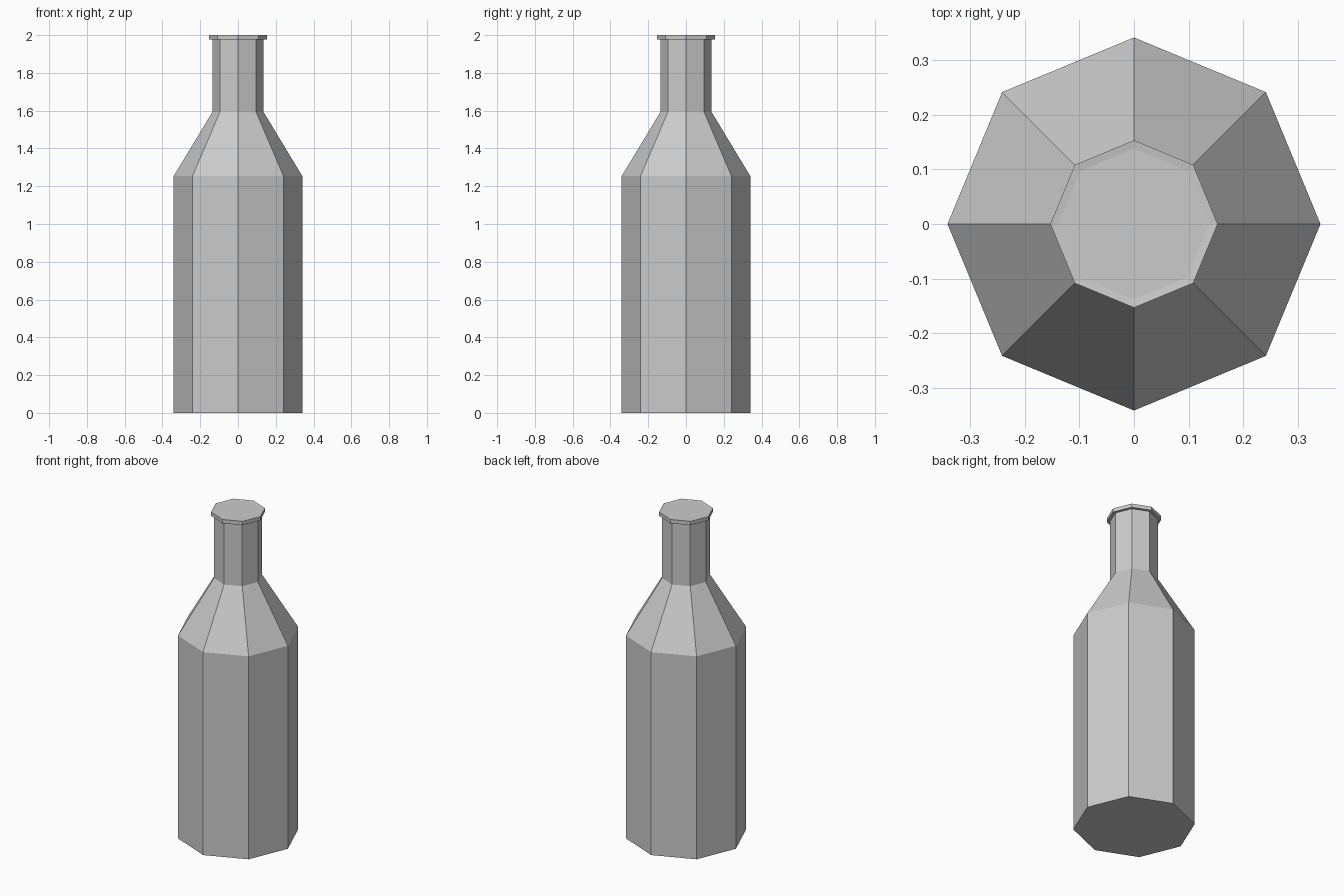
import bpy, bmesh
from math import cos, sin, tau

if "Cube" in bpy.data.objects:
    bpy.data.objects.remove(bpy.data.objects["Cube"])

SIDES = 8


def lathe(name, profile):
    """Closed faceted solid from (radius, height) rings, bottom to top."""
    bm = bmesh.new()
    rings = [[bm.verts.new((r * cos(tau * i / SIDES), r * sin(tau * i / SIDES), z))
              for i in range(SIDES)] for r, z in profile]
    bm.faces.new(rings[0][::-1])
    bm.faces.new(rings[-1])
    for low, high in zip(rings, rings[1:]):
        for i in range(SIDES):
            j = (i + 1) % SIDES
            bm.faces.new((low[i], low[j], high[j], high[i]))
    mesh = bpy.data.meshes.new(name)
    bm.to_mesh(mesh)
    bm.free()
    obj = bpy.data.objects.new(name, mesh)
    bpy.context.collection.objects.link(obj)
    return obj


# Body, sloped shoulder, neck and flared lip with a very shallow dished top
lathe("bottle", [
    (0.341, 0.0),
    (0.341, 1.253),
    (0.136, 1.592),
    (0.136, 1.977),
    (0.153, 1.977),
    (0.153, 2.0),
    (0.138, 1.998),
])
